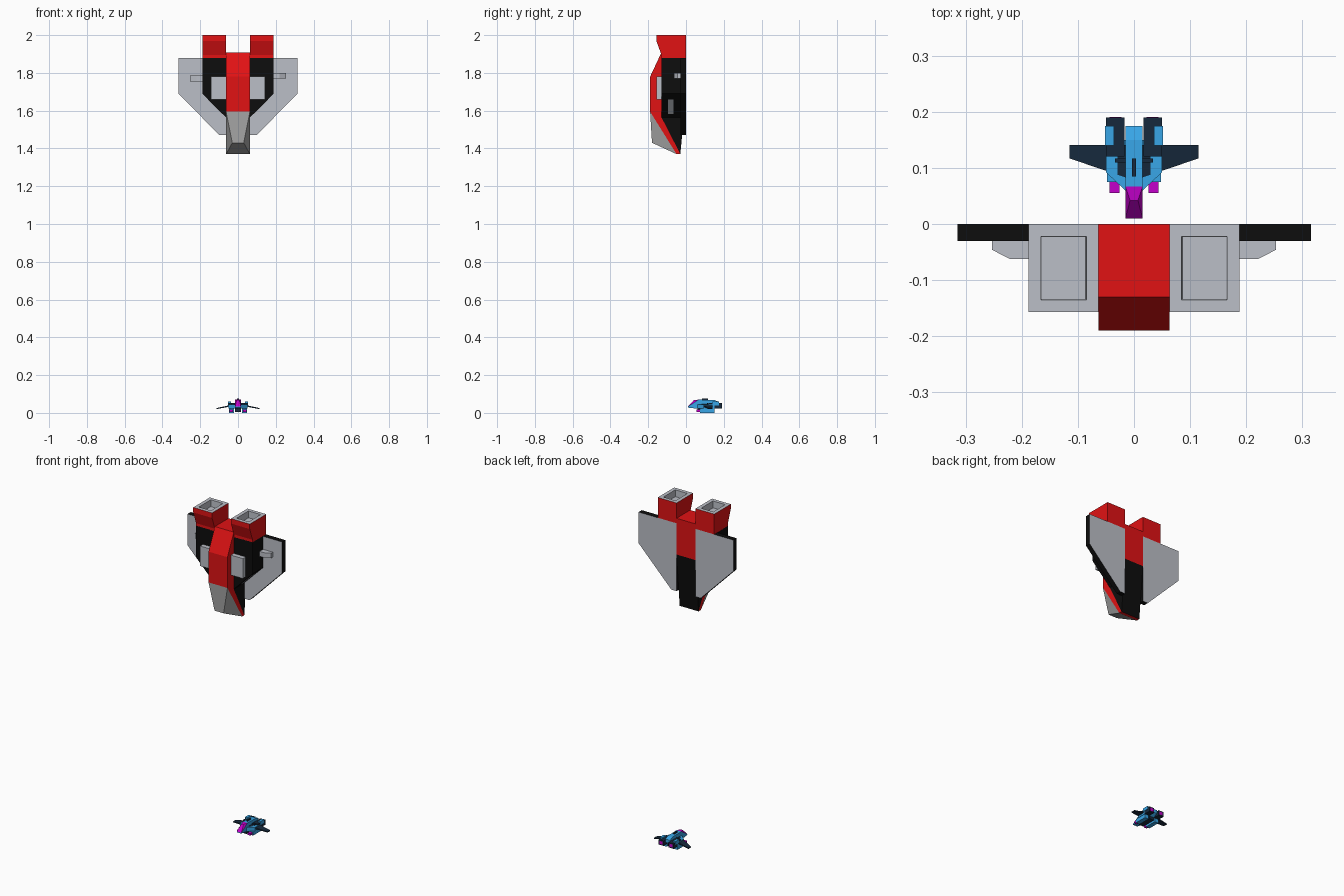
import bpy, bmesh
from mathutils import Vector

if "Cube" in bpy.data.objects:
    bpy.data.objects.remove(bpy.data.objects["Cube"])


def mat(name, rgb):
    m = bpy.data.materials.new(name)
    m.diffuse_color = (*rgb, 1)
    m.use_nodes = True
    m.node_tree.nodes["Principled BSDF"].inputs["Base Color"].default_value = m.diffuse_color
    return m


RED = mat("red", (0.75, 0.006, 0.007))
BLACK = mat("black", (0.004, 0.004, 0.004))
GREY = mat("light_grey", (0.50, 0.52, 0.57))
GLASS = mat("canopy_grey", (0.40, 0.40, 0.40))
BLUE = mat("blue", (0.04, 0.38, 0.80))
NAVY = mat("navy", (0.008, 0.022, 0.045))
MAGENTA = mat("magenta", (0.55, 0.0, 0.60))


def finish(name, bm, mats, mirror=False):
    bmesh.ops.recalc_face_normals(bm, faces=bm.faces)
    me = bpy.data.meshes.new(name)
    bm.to_mesh(me)
    bm.free()
    for m in mats:
        me.materials.append(m)
    ob = bpy.data.objects.new(name, me)
    bpy.context.collection.objects.link(ob)
    if mirror:
        ob.modifiers.new("mirror", 'MIRROR')
    return ob


def prism_bm(pts, axis, lo, hi):
    """Extrude a 2D profile along an axis; profile uses the other two axes in xyz order."""
    def place(p, d):
        c = list(p)
        c.insert("xyz".index(axis), d)
        return c
    bm = bmesh.new()
    face = bm.faces.new([bm.verts.new(place(p, lo)) for p in pts])
    ext = bmesh.ops.extrude_face_region(bm, geom=[face])["geom"]
    step = Vector(place((0, 0), hi - lo))
    bmesh.ops.translate(bm, vec=step, verts=[v for v in ext if isinstance(v, bmesh.types.BMVert)])
    bmesh.ops.recalc_face_normals(bm, faces=bm.faces)
    return bm


def prism(name, pts, axis, lo, hi, m, mirror=False):
    return finish(name, prism_bm(pts, axis, lo, hi), [m], mirror)


def box(name, x, y, z, m, mirror=False):
    return prism(name, [(x[0], y[0]), (x[1], y[0]), (x[1], y[1]), (x[0], y[1])], 'z', z[0], z[1], m, mirror)


def canopy(name, half, ridge_half, back, ridge, tip, m):
    """Wedge canopy: wide back and tip edges with a narrower raised ridge edge between."""
    bm = bmesh.new()
    for s in (-1, 1):
        for w, (y, z) in ((half, back), (ridge_half, ridge), (half, tip)):
            bm.verts.new((s * w, y, z))
    bmesh.ops.convex_hull(bm, input=bm.verts)
    bmesh.ops.dissolve_limit(bm, angle_limit=0.01, verts=bm.verts, edges=bm.edges)
    return finish(name, bm, [m])


# ---------- Large ship, standing nose down ----------
W = 0.063
prism("large_spine", [(0, 1.908), (-.13, 1.908), (-.19, 1.78), (-.19, 1.595), (-.05, 1.37), (-.03, 1.37),
                      (-.13, 1.565), (-.13, 1.69), (0, 1.69)], 'x', -W, W, RED)
prism("large_keel", [(0, 1.69), (-.03, 1.37), (-.13, 1.565), (-.13, 1.69)], 'x', -W, W, BLACK)
canopy("large_canopy", W, .03, (-.19, 1.595), (-.18, 1.43), (-.05, 1.37), GLASS)

# Side pods with angled lower ends
prism("large_side_pod", [(W, 1.88), (.188, 1.88), (.188, 1.69), (W, 1.565)], 'y', -.13, -.03, BLACK, True)
prism("large_pod_panel", [(.083, 1.585), (.158, 1.66), (.155, 1.665), (.08, 1.59)], 'y', -.095, -.065, GREY, True)
panel = bpy.data.objects["large_pod_panel"]
panel.location = (0, 0, -.002)
box("large_intake", (W, .142), (-.157, -.13), (1.66, 1.78), GREY, True)

# Wings: grey faces, black rims
bm = prism_bm([(W, 1.878), (.315, 1.878), (.315, 1.69), (.098, 1.47), (W, 1.47)], 'y', -.03, 0)
for f in bm.faces:
    f.material_index = 0 if abs(f.normal.y) > .9 else 1
finish("large_wing", bm, [GREY, BLACK], True)

# Engines: red housings with a grey rim and a sunken well
bm = prism_bm([(0, 1.878), (0, 2), (-.157, 2), (-.157, 1.97), (-.13, 1.895), (-.13, 1.878)], 'x', W, .188)
top = next(f for f in bm.faces if f.normal.z > .9)
ring = bmesh.ops.inset_individual(bm, faces=[top], thickness=.031)["faces"]
walls = bmesh.ops.inset_individual(bm, faces=[top], thickness=.002, depth=-.04)["faces"]
for f in [top] + ring + walls:
    f.material_index = 1
finish("large_engine", bm, [RED, GREY], True)

# Wing guns, one slightly higher than the other
for s, z in ((-1, 1.755), (1, 1.77)):
    prism("large_gun_left" if s < 0 else "large_gun_right",
          [(s * .188, -.03), (s * .253, -.03), (s * .253, -.046), (s * .221, -.0625), (s * .188, -.0625)],
          'z', z, z + .03, GREY)

# ---------- Small ship, lying flat ----------
w = 0.0155
prism("small_spine", [(.19 - .015, .038), (.175, .058), (.15, .068), (.067, .070), (.011, .034), (.01, .028),
                      (.06, .022), (.15, .022)], 'x', -w, w, BLUE)
canopy("small_canopy", w, .007, (.067, .070), (.042, .068), (.0095, .033), MAGENTA)
prism("small_fuselage_side", [(w, .06), (.05, .092), (.05, .15), (w, .15)], 'z', .022, .044, BLUE, True)
box("small_engine", (.0165, .0495), (.12, .19), (.022, .052), NAVY, True)
box("small_engine_pod", (.036, .052), (.14, .175), (.04, .06), BLUE, True)
box("small_exhaust", (.022, .044), (.187, .1905), (.028, .046), MAGENTA, True)
box("small_dorsal_gun", (-.004, .004), (.085, .117), (.066, .076), NAVY)
box("small_shoulder_gun", (w, .034), (.11, .117), (.044, .052), NAVY, True)

# Drooping wings
bm = prism_bm([(w, .083), (.115, .117), (.115, .141), (w, .141)], 'z', .038, .047)
for v in bm.verts:
    if v.co.x > .1:
        v.co.z = .02 + (v.co.z - .038) * .6
finish("small_wing", bm, [NAVY], True)

# Underside skids
box("small_belly", (-w, w), (.06, .15), (.006, .024), NAVY)
box("small_skid", (.022, .048), (.075, .15), (.0, .022), BLUE, True)
box("small_skid_tip", (.026, .044), (.055, .077), (.006, .018), MAGENTA, True)
